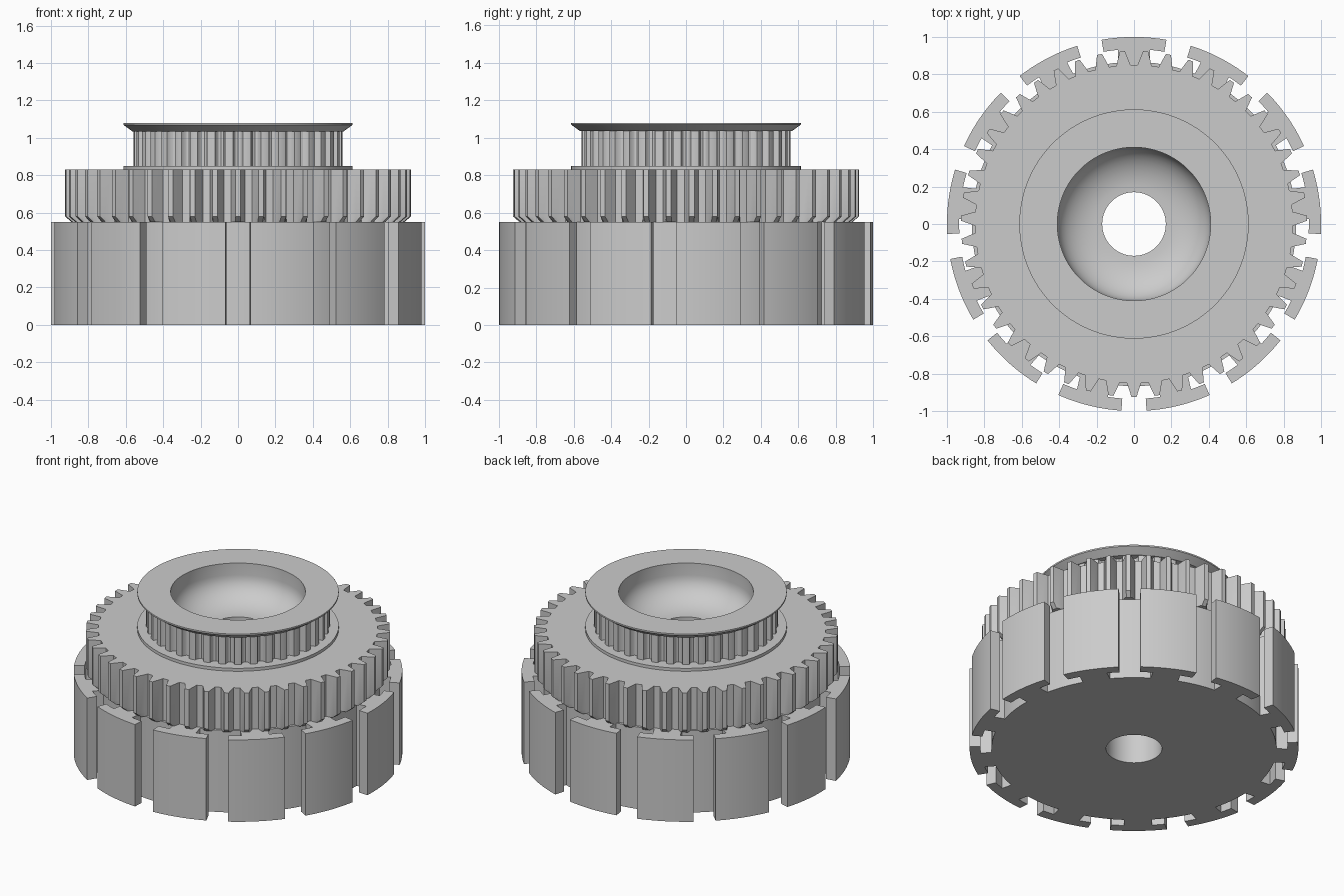
import bpy, bmesh, math
from math import sin, cos, pi, radians

if "Cube" in bpy.data.objects:
    bpy.data.objects.remove(bpy.data.objects["Cube"])

grey = bpy.data.materials.new("light_grey")
grey.diffuse_color = (0.6, 0.6, 0.6, 1)
grey.use_nodes = True
grey.node_tree.nodes["Principled BSDF"].inputs["Base Color"].default_value = grey.diffuse_color


def finish(name, bm, angle=30):
    """Turn a bmesh into a named, shaded object."""
    bmesh.ops.recalc_face_normals(bm, faces=bm.faces[:])
    mesh = bpy.data.meshes.new(name)
    bm.to_mesh(mesh)
    bm.free()
    mesh.materials.append(grey)
    ob = bpy.data.objects.new(name, mesh)
    bpy.context.collection.objects.link(ob)
    bpy.ops.object.select_all(action='DESELECT')
    ob.select_set(True)
    bpy.context.view_layer.objects.active = ob
    bpy.ops.object.shade_smooth_by_angle(angle=radians(angle))
    return ob


def bridge(bm, rings):
    """Join a closed series of closed rings with quads."""
    for a, b in zip(rings, rings[1:] + rings[:1]):
        n = len(a)
        for i in range(n):
            j = (i + 1) % n
            bm.faces.new((a[i], a[j], b[j], b[i]))


def lathe(name, profile, n=144):
    """Spin a closed (radius, z) profile about the z axis."""
    bm = bmesh.new()
    rings = [[bm.verts.new((r * cos(2 * pi * i / n), r * sin(2 * pi * i / n), z))
              for i in range(n)] for r, z in profile]
    bridge(bm, rings)
    return finish(name, bm)


def toothed_ring(name, teeth, tooth, inner, levels, start):
    """Ring with teeth; tooth = (pitch fraction, radius), levels = (z, radius limit)."""
    bm = bmesh.new()
    outline = [(start + (k + f) * 2 * pi / teeth, r) for k in range(teeth) for f, r in tooth]

    def ring(z, limit):
        return [bm.verts.new((min(r, limit) * cos(a), min(r, limit) * sin(a), z))
                for a, r in outline]

    rings = [ring(levels[0][0], inner)]
    rings += [ring(z, limit) for z, limit in levels]
    rings.append(ring(levels[-1][0], inner))
    bridge(bm, rings)
    return finish(name, bm)


# Hub: base disc, core and dished bore
bowl = [(0.41 - 0.24 * (1 - cos(t * pi / 20)), 1.0 - 0.17 * sin(t * pi / 20))
        for t in range(11)]
lathe("hub", [(0.17, 0.0), (0.867, 0.0), (0.867, 0.55), (0.60, 0.55), (0.60, 0.83),
              (0.613, 0.83), (0.613, 0.85), (0.51, 0.85), (0.51, 1.035), (0.565, 1.035),
              (0.613, 1.07), (0.613, 1.08), (0.41, 1.08)] + bowl)

# Large gear, teeth chamfered underneath
gear_tooth = [(-0.5, 0.85), (-0.33, 0.85), (-0.27, 0.87), (-0.18, 0.90), (-0.11, 0.925),
              (0.11, 0.925), (0.18, 0.90), (0.27, 0.87), (0.33, 0.85)]
toothed_ring("large_gear", 47, gear_tooth, 0.59,
             [(0.55, 0.89), (0.58, 0.93), (0.83, 0.93)], -pi / 2)

# Belt pulley teeth with rounded grooves
groove = [(0.28 * -cos(pi * i / 6), 0.557 - 0.035 * sin(pi * i / 6)) for i in range(7)]
toothed_ring("pulley_teeth", 36, groove + [(0.5, 0.56)], 0.50,
             [(0.85, 1), (1.04, 1)], -pi / 2)

# Outer T-shaped shoes around the base disc
SHOES = 13
HALF = radians(10)
STEM = 0.085
bm = bmesh.new()
for k in range(SHOES):
    mid = pi / 2 + k * 2 * pi / SHOES
    s = math.asin(STEM / 0.935)
    pts = [(1.0, -HALF + 2 * HALF * i / 10) for i in range(11)]
    pts += [(0.935, HALF), (0.935, (HALF + s) / 2), (0.935, s), (0.85, math.asin(STEM / 0.85))]
    pts += [(0.85, -math.asin(STEM / 0.85)), (0.935, -s), (0.935, -(HALF + s) / 2), (0.935, -HALF)]
    low, top = [[bm.verts.new((r * cos(mid + a), r * sin(mid + a), z)) for r, a in pts]
                for z in (0.0, 0.55)]
    bm.faces.new(low[::-1])
    bm.faces.new(top)
    for i in range(len(pts)):
        j = (i + 1) % len(pts)
        bm.faces.new((low[i], low[j], top[j], top[i]))
finish("outer_shoes", bm)
